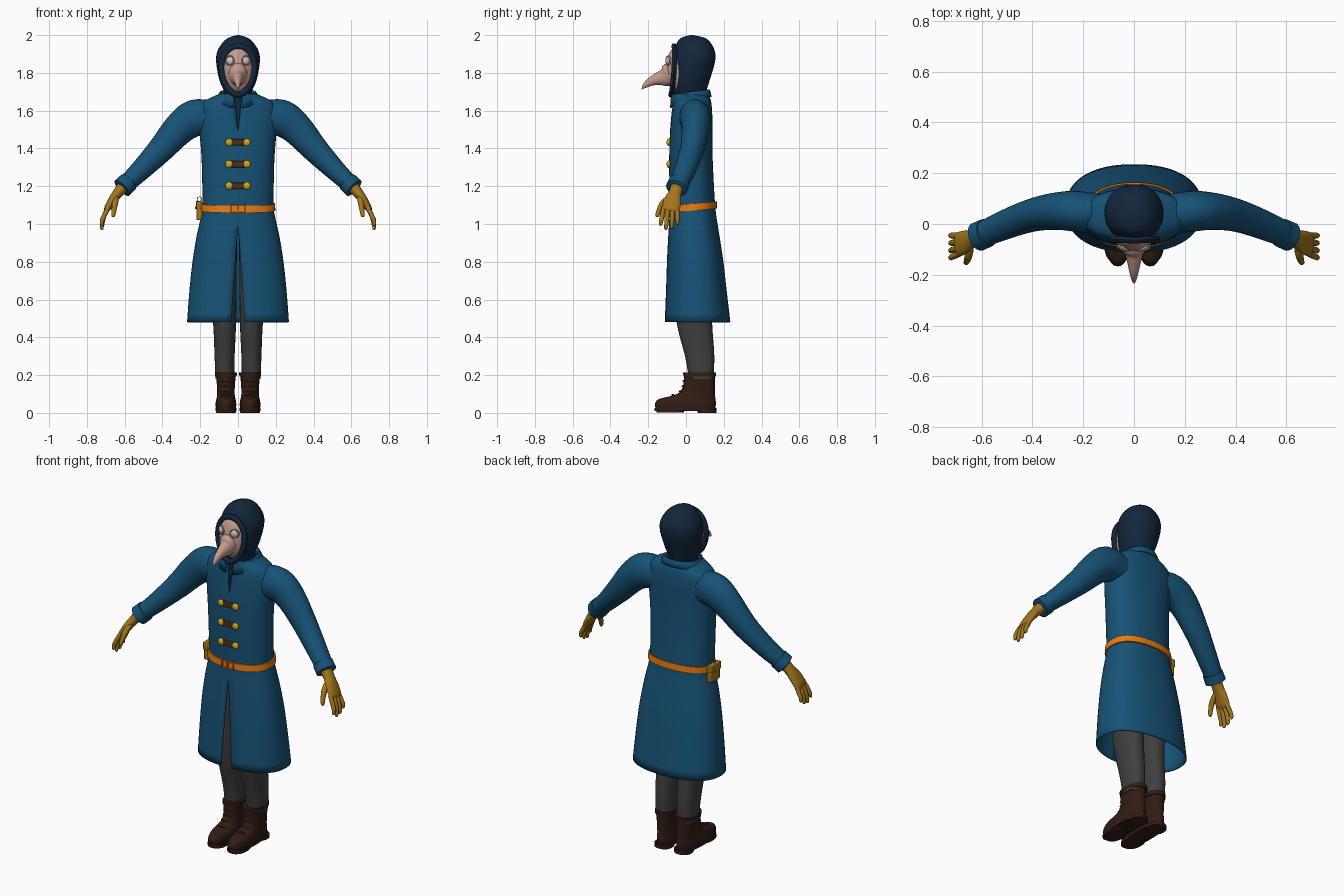
import bpy, bmesh, math
from mathutils import Vector, Matrix

if "Cube" in bpy.data.objects:
    bpy.data.objects.remove(bpy.data.objects["Cube"])

COLORS = {
    "coat": (.008, .085, .18), "hood": (.006, .02, .045), "mask": (.55, .33, .26),
    "lens": (.75, .75, .75), "glove": (.36, .18, .012), "button": (.62, .40, .01),
    "belt": (.80, .20, .006), "boot": (.03, .012, .007), "strap": (.07, .028, .01),
    "trouser": (.05, .05, .05)}
MATS = {}
for k, c in COLORS.items():
    MATS[k] = bpy.data.materials.new(k)
    MATS[k].diffuse_color = (*c, 1)


def finish(name, bm, mat, mirror=False, thick=0, bevel=0, angle=40):
    bmesh.ops.remove_doubles(bm, verts=bm.verts, dist=1e-5)
    bmesh.ops.recalc_face_normals(bm, faces=bm.faces)
    me = bpy.data.meshes.new(name)
    bm.to_mesh(me)
    bm.free()
    me.materials.append(MATS[mat])
    ob = bpy.data.objects.new(name, me)
    bpy.context.collection.objects.link(ob)
    bpy.ops.object.select_all(action='DESELECT')
    ob.select_set(True)
    bpy.context.view_layer.objects.active = ob
    bpy.ops.object.shade_smooth_by_angle(angle=math.radians(angle))
    if bevel:
        m = ob.modifiers.new("bevel", 'BEVEL')
        m.width, m.segments = bevel, 2
    if thick:
        m = ob.modifiers.new("solid", 'SOLIDIFY')
        m.thickness, m.offset = thick, 0
    if mirror:
        ob.modifiers.new("mirror", 'MIRROR').use_clip = False
    return ob


def spline(rows, n=4):
    """Catmull-Rom through rows of numbers."""
    out = []
    for i in range(len(rows) - 1):
        a, b, c, d = (rows[min(max(i + k, 0), len(rows) - 1)] for k in (-1, 0, 1, 2))
        for s in range(n):
            t = s / n
            out.append([.5 * (2*q + (r-p)*t + (2*p-5*q+4*r-w)*t*t + (3*q-p-3*r+w)*t**3)
                        for p, q, r, w in zip(a, b, c, d)])
    return out + [list(rows[-1])]


def loft(name, rings, mat, closed=True, cap=True, cyclic=False, **kw):
    bm = bmesh.new()
    vs = [[bm.verts.new(p) for p in r] for r in rings]
    n = len(vs[0])
    for a, b in zip(vs, vs[1:] + ([vs[0]] if cyclic else [])):
        for i in range(n if closed else n - 1):
            j = (i + 1) % n
            bm.faces.new((a[i], a[j], b[j], b[i]))
    if cap and not cyclic:
        bm.faces.new(vs[0])
        bm.faces.new(vs[-1])
    return finish(name, bm, mat, **kw)


def oval(z, rx, yf, yb, gap=None, cx=0, n=48, e=2.3):
    """Horizontal superellipse ring starting at the front; optional front gap."""
    t0 = 0 if gap is None else math.asin((max(gap, 0) / rx) ** (e / 2))
    count = n if gap is None else n + 1
    pts = []
    for i in range(count):
        t = t0 + (2 * math.pi - 2 * t0) * i / n
        s, c = math.sin(t), math.cos(t)
        pts.append(Vector((cx + rx * math.copysign(abs(s) ** (2 / e), s),
                           (yf + yb) / 2 - (yb - yf) / 2 * math.copysign(abs(c) ** (2 / e), c), z)))
    return pts


def tube(name, rows, mat, ref=(0, 1, 0), n=24, sub=4, cyclic=False, **kw):
    """Sweep ellipses along rows of x, y, z, ru, rv; rv lies near the ref axis."""
    rows = spline(rows, sub) if sub > 1 else rows
    P = [Vector(r[:3]) for r in rows]
    rings = []
    for i, r in enumerate(rows):
        a, b = (P[i-1], P[(i+1) % len(P)]) if cyclic else (P[max(i-1, 0)], P[min(i+1, len(P)-1)])
        t = (b - a).normalized()
        u = t.cross(Vector(ref)).normalized()
        v = u.cross(t)
        rings.append([P[i] + u*r[3]*math.cos(k*math.tau/n) + v*r[4]*math.sin(k*math.tau/n)
                      for k in range(n)])
    return loft(name, rings, mat, cyclic=cyclic, **kw)


def box(name, loc, size, mat, bevel=.004, **kw):
    bm = bmesh.new()
    bmesh.ops.create_cube(bm, size=1, matrix=Matrix.Translation(loc) @ Matrix.Diagonal((*size, 1)))
    return finish(name, bm, mat, bevel=bevel, **kw)


def ball(name, loc, size, mat, rot=0, **kw):
    bm = bmesh.new()
    m = Matrix.Translation(loc) @ Matrix.Rotation(rot, 4, 'Z') @ Matrix.Diagonal((*size, 1))
    bmesh.ops.create_uvsphere(bm, u_segments=32, v_segments=20, radius=1, matrix=m)
    return finish(name, bm, mat, **kw)


# Coat body: open at the skirt slit and at the chest
coat = [(.48, .267, -.11, .232, .036), (.65, .254, -.103, .212, .025), (.8, .238, -.098, .195, .014),
        (.92, .219, -.092, .177, .006), (1.0, .202, -.087, .164, 0), (1.08, .186, -.083, .153, 0),
        (1.2, .186, -.085, .145, 0), (1.35, .19, -.086, .138, 0), (1.48, .2, -.082, .136, 0),
        (1.58, .205, -.074, .136, .01), (1.635, .192, -.067, .132, .015),
        (1.663, .15, -.066, .126, .018), (1.69, .088, -.066, .115, .02)]
loft("coat", [oval(*r) for r in spline(coat, 3)], "coat", closed=False, cap=False, thick=.006)

# Folded collar, higher at the back, with points at the front
rings = []
for z, rx, yf, yb, dip in ((1.655, .08, -.066, .113, 0), (1.693, .088, -.072, .12, 0),
                           (1.698, .094, -.077, .124, .002), (1.685, .103, -.08, .128, .01),
                           (1.66, .118, -.083, .133, .03)):
    ring = oval(z, rx, yf, yb, .022)
    for p in ring:
        p.z += .13 * (p.y - .03) - dip * max(0, -(p.y - .03) / .11) ** 3
    rings.append(ring)
loft("collar", rings, "coat", closed=False, cap=False, thick=.005)

# Sleeves and cuffs
tube("sleeve", [(.14, .04, 1.56, .092, .078), (.23, .05, 1.56, .098, .08), (.31, .05, 1.505, .086, .073),
                (.41, .032, 1.393, .07, .064), (.52, -.008, 1.28, .055, .057),
                (.605, -.046, 1.2, .046, .05)], "coat", n=32, mirror=True)
tube("cuff", [(.578, -.034, 1.224, .047, .05), (.58, -.035, 1.222, .054, .057),
              (.614, -.05, 1.19, .055, .058), (.616, -.051, 1.188, .045, .048)],
     "coat", n=32, sub=1, mirror=True)

# Gloves: palm, four fingers and thumb
tube("palm", [(.605, -.046, 1.2, .034, .036), (.637, -.058, 1.163, .027, .034),
              (.663, -.07, 1.128, .023, .045), (.69, -.08, 1.085, .018, .048),
              (.7, -.084, 1.066, .008, .04)], "glove", mirror=True)
for nm, y0, y1, z1 in (("index", -.117, -.135, .99), ("middle", -.093, -.107, .968),
                       ("ring", -.07, -.076, .974), ("little", -.047, -.045, .995)):
    tube(nm + "_finger", [(.685, y0, 1.09, .012, .011), (.708, .5*(y0+y1), 1.045, .0125, .0125),
                          (.72, .2*y0+.8*y1, z1+.025, .011, .011), (.72, y1, z1+.006, .008, .008),
                          (.719, y1, z1, .002, .002)], "glove", n=12, mirror=True)
tube("thumb", [(.642, -.07, 1.15, .016, .014), (.65, -.118, 1.115, .016, .016), (.656, -.142, 1.075, .013, .013),
               (.661, -.152, 1.044, .01, .01), (.662, -.153, 1.036, .002, .002)],
     "glove", ref=(1, 0, 0), n=12, mirror=True)

# Hood with the neck cloth that shows in the chest opening
hood = [(1.45, .12, -.072, .1), (1.58, .11, -.062, .1), (1.65, .078, -.058, .104), (1.70, .074, -.064, .108),
        (1.76, .098, -.07, .125), (1.85, .115, -.07, .152), (1.91, .111, -.064, .154),
        (1.96, .082, -.048, .13), (1.985, .052, -.026, .1), (1.998, .014, .012, .05), (2.0, .002, .025, .03)]
loft("hood", [oval(*r, e=2.1) for r in spline(hood, 3)], "hood")
rim = []
for i in range(48):
    s, c = math.sin(i * math.tau / 48), math.cos(i * math.tau / 48)
    rim.append((.086 * c * (1 + .12 * s), -.064 - .008 * (1 - s) + .008 * abs(c), 1.813 + .128 * s, .016, .014))
tube("hood_rim", rim, "hood", n=10, sub=1, cyclic=True)

# Mask face, curved beak and lenses
ball("mask_face", (0, -.043, 1.817), (.082, .064, .124), "mask")
tube("beak", [(0, -.06, 1.79, .085, .06), (0, -.092, 1.785, .066, .05), (0, -.115, 1.776, .047, .037),
              (0, -.15, 1.768, .033, .027), (0, -.19, 1.752, .022, .018),
              (0, -.22, 1.73, .012, .009), (0, -.234, 1.712, .001, .001)], "mask", ref=(1, 0, 0))
ball("eye_lens", (.043, -.095, 1.865), (.021, .011, .021), "lens", rot=.45, mirror=True)
ring = []
for i in range(24):
    c, s = math.cos(i * math.tau / 24), math.sin(i * math.tau / 24)
    ring.append((.043 + .021 * c, -.094 + .01 * c, 1.865 + .023 * s, .004, .005))
tube("eye_rim", ring, "mask", n=8, sub=1, cyclic=True, mirror=True)

# Button rows with straps
for i, z in enumerate((1.432, 1.317, 1.202)):
    box(f"strap_{i+1}", (0, -.089, z), (.085, .01, .034), "strap")
    ball(f"button_{i+1}", (.047, -.091, z), (.02, .012, .02), "button", mirror=True)

# Belt, tilted up towards the back, with buckle
rings = []
for z, d in ((1.06, .003), (1.06, .011), (1.098, .009), (1.098, .002)):
    ring = oval(z, .187 + d, -.084 - d, .154 + d)
    for p in ring:
        p.z += .09 * (p.y + .08)
    rings.append(ring)
loft("belt", rings, "belt", cap=False)
for x in (-.037, 0, .037):
    box("buckle_side", (x, -.097, 1.08), (.007, .01, .046), "belt", bevel=.002)
for z in (1.06, 1.1):
    box("buckle_bar", (0, -.097, z), (.08, .01, .006), "belt", bevel=.002)

# Pouch on the right hip
box("pouch", (-.204, .035, 1.07), (.03, .085, .1), "glove", bevel=.006)
box("pouch_flap", (-.209, .035, 1.1), (.028, .09, .045), "glove")
ball("pouch_stud", (-.224, .035, 1.087), (.004, .008, .008), "button")
loop = [(-.204 + .012 * math.cos(i * math.tau / 16), .035, 1.132 + .012 * math.sin(i * math.tau / 16), .002, .002)
        for i in range(16)]
tube("pouch_loop", loop, "glove", n=6, sub=1, cyclic=True)

# Trouser legs
legs = [(.18, .05, .015, .145, .07), (.3, .053, -.005, .15, .071), (.48, .061, -.05, .138, .071),
        (.7, .072, -.064, .135, .08), (.9, .077, -.066, .13, .082), (1.02, .079, -.064, .12, .08)]
loft("trouser_leg", [oval(z, rx, f, b, None, cx, 32) for z, rx, f, b, cx in spline(legs, 3)],
     "trouser", mirror=True)

# Boots: upper, top band, sole, heel and laces
boot = [(.022, .053, -.16, .155), (.045, .055, -.165, .158), (.068, .052, -.152, .157), (.08, .049, -.12, .155),
        (.092, .047, -.07, .154), (.11, .046, -.033, .153), (.15, .048, -.014, .153), (.212, .053, -.01, .155)]
loft("boot", [oval(z, rx, f, b, None, .064, 32) for z, rx, f, b in spline(boot, 3)], "boot", mirror=True)
loft("boot_band", [oval(z, .053 + d, -.01 - d, .155 + d, None, .064, 32)
                   for z, d in ((.192, 0), (.192, .004), (.214, .005), (.214, -.004))], "boot", mirror=True)
loft("boot_sole", [oval(z, .055, -.167, .162, None, .064, 32) for z in (.01, .027)], "boot", mirror=True)
loft("boot_heel", [oval(z, .051, .06, .162, None, .064, 32) for z in (0, .02)], "boot", mirror=True)
loft("boot_tread", [oval(z, .053, -.155, -.01, None, .064, 32) for z in (.002, .02)], "boot", mirror=True)
for i, (y, z) in enumerate(((-.072, .094), (-.034, .113), (-.018, .14), (-.014, .168))):
    tube(f"boot_lace_{i+1}", [(.04, y + .008, z, .005, .005), (.064, y, z + .002, .005, .005),
                              (.088, y + .008, z, .005, .005)], "strap", n=8, mirror=True)

for m in bpy.data.materials:
    if m.users and not m.is_grease_pencil:
        m.use_nodes = True
        m.node_tree.nodes["Principled BSDF"].inputs["Base Color"].default_value = m.diffuse_color
